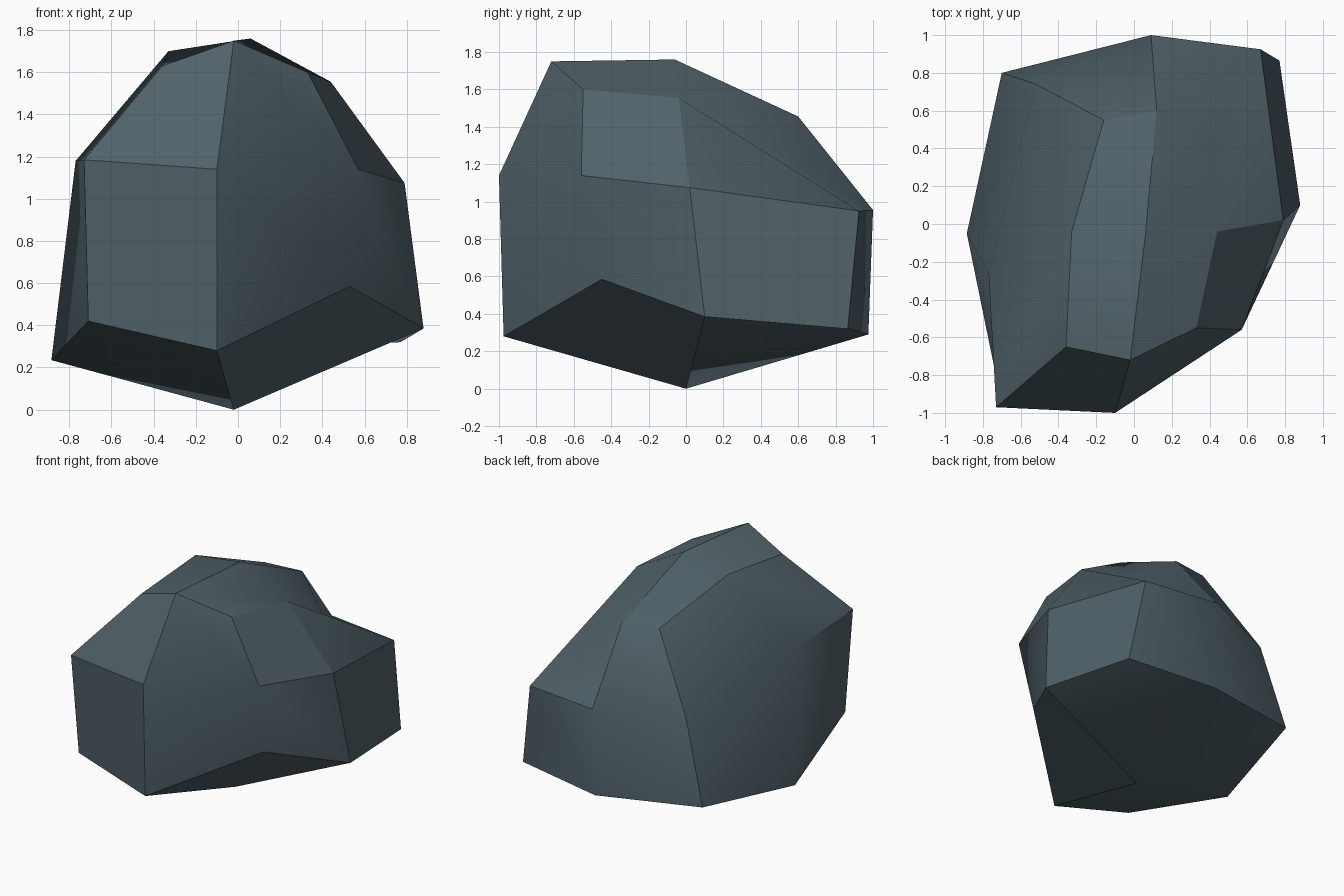
import bpy, bmesh

if "Cube" in bpy.data.objects:
    bpy.data.objects.remove(bpy.data.objects["Cube"])

# Rock: a once-subdivided cube (3 x 3 x 3 lattice) with its points pulled into a boulder.
# Each row is one lattice column: x index, y index, then low, middle and high points.
COLUMNS = {
    (-1, -1): [(-.71, -.905, .42), (-.73, -.97, 1.185), (-.36, -.65, 1.63)],
    (0, -1): [(-.10, -.975, .28), (-.10, -1.0, 1.14), (-.02, -.72, 1.75)],
    (1, -1): [(.53, -.45, .585), (.57, -.56, 1.14), (.33, -.55, 1.60)],
    (-1, 0): [(-.885, -.05, .235), (-.77, -.26, 1.18), (-.33, -.04, 1.70)],
    (0, 0): [(-.02, 0, 0), None, (.06, -.06, 1.76)],
    (1, 0): [(.88, .10, .385), (.79, .02, 1.075), (.44, -.04, 1.555)],
    (-1, 1): [(-.70, .80, .34), (-.52, .74, .945), (-.16, .55, 1.465)],
    (0, 1): [(.085, .975, .29), (.09, 1.0, .955), (.12, .60, 1.455)],
    (1, 1): [(.77, .865, .32), (.67, .925, .95), (.40, .445, 1.26)],
}

bm = bmesh.new()
bmesh.ops.create_cube(bm, size=2)
bmesh.ops.subdivide_edges(bm, edges=bm.edges[:], cuts=1, use_grid_fill=True)
for v in bm.verts:
    i, j, k = (round(c) for c in v.co)
    v.co = COLUMNS[i, j][k + 1]
bmesh.ops.recalc_face_normals(bm, faces=bm.faces[:])

mesh = bpy.data.meshes.new("rock")
bm.to_mesh(mesh)
bm.free()
rock = bpy.data.objects.new("rock", mesh)
bpy.context.collection.objects.link(rock)

# Slate colour
slate = bpy.data.materials.new("slate grey")
slate.diffuse_color = (.08, .12, .14, 1)
slate.use_nodes = True
slate.node_tree.nodes["Principled BSDF"].inputs["Base Color"].default_value = slate.diffuse_color
mesh.materials.append(slate)

# Soft facets with hard ridges
bpy.context.view_layer.objects.active = rock
rock.select_set(True)
bpy.ops.object.shade_smooth_by_angle(angle=0.524)
